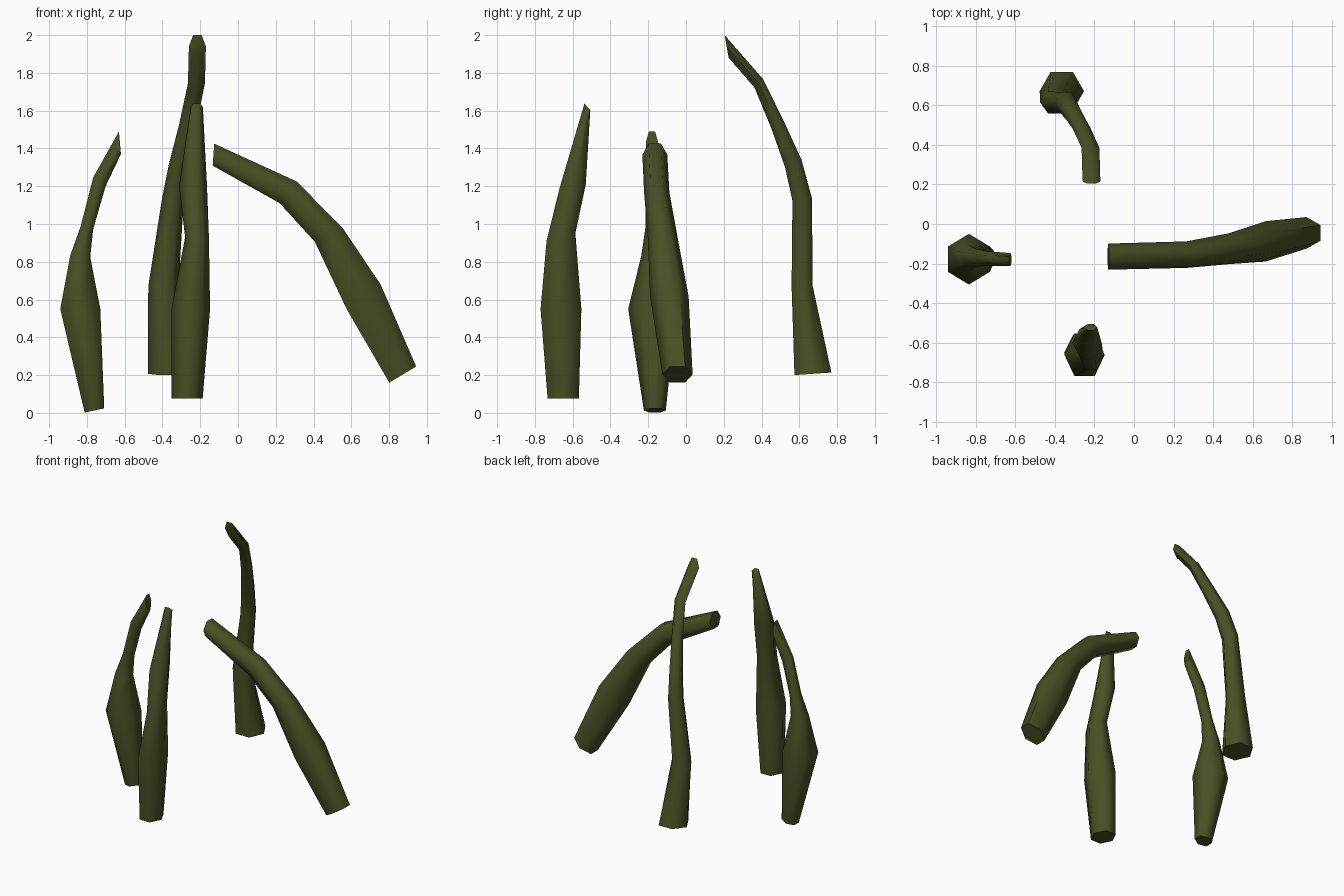
import bpy, bmesh, math
from mathutils import Vector

mat = bpy.data.materials.new("dark olive")
mat.diffuse_color = (0.064, 0.080, 0.018, 1)


def stalk(name, lean, rings):
    """Six-sided tube. Ring: x, y, z, half width along lean, half width across, tilt in degrees."""
    bm = bmesh.new()
    across = Vector((0, 0, 1)).cross(lean)
    loops = []
    for x, y, z, ru, rv, tilt in rings:
        t = math.radians(tilt)
        u = lean * math.cos(t) + Vector((0, 0, math.sin(t)))
        loop = []
        for i in range(6):
            a = math.radians(30 + 60 * i)
            p = Vector((x, y, z)) + u * (ru * math.cos(a) / 0.866) + across * (rv * math.sin(a))
            loop.append(bm.verts.new(p))
        loops.append(loop)
    for lo, hi in zip(loops, loops[1:]):
        for i in range(6):
            j = (i + 1) % 6
            bm.faces.new((lo[i], lo[j], hi[j], hi[i]))
    bm.faces.new(loops[0][::-1])
    bm.faces.new(loops[-1])
    bmesh.ops.recalc_face_normals(bm, faces=bm.faces)
    me = bpy.data.meshes.new(name)
    bm.to_mesh(me)
    bm.free()
    me.materials.append(mat)
    ob = bpy.data.objects.new(name, me)
    bpy.context.collection.objects.link(ob)
    # smooth sides, crisp cut ends
    bpy.ops.object.select_all(action='DESELECT')
    ob.select_set(True)
    bpy.context.view_layer.objects.active = ob
    bpy.ops.object.shade_smooth_by_angle(angle=math.radians(65))


X, Y = Vector((1, 0, 0)), Vector((0, 1, 0))

# short stalk on the left, tip bending inwards
stalk("left_stalk", X, [
    (-0.76, -0.165, 0.013, 0.053, 0.058, 12),
    (-0.835, -0.178, 0.55, 0.106, 0.128, 0),
    (-0.835, -0.172, 0.83, 0.053, 0.065, -5),
    (-0.80, -0.170, 0.98, 0.034, 0.045, -12),
    (-0.733, -0.175, 1.225, 0.040, 0.036, -35),
    (-0.625, -0.180, 1.43, 0.060, 0.033, -85)])

# tall stalk at the back, tip bending forwards
stalk("back_stalk", Y, [
    (-0.365, 0.672, 0.207, 0.098, 0.112, 4),
    (-0.395, 0.615, 0.67, 0.056, 0.080, 0),
    (-0.345, 0.615, 1.13, 0.052, 0.058, 8),
    (-0.315, 0.568, 1.32, 0.048, 0.050, 25),
    (-0.265, 0.483, 1.53, 0.038, 0.046, 30),
    (-0.220, 0.385, 1.745, 0.032, 0.045, 45),
    (-0.215, 0.215, 1.94, 0.061, 0.045, 100)])

# front stalk, swollen low down
stalk("front_stalk", Y, [
    (-0.27, -0.650, 0.077, 0.083, 0.083, 0),
    (-0.25, -0.662, 0.55, 0.108, 0.102, 0),
    (-0.217, -0.662, 0.93, 0.079, 0.063, 15),
    (-0.238, -0.600, 1.20, 0.070, 0.074, 8),
    (-0.218, -0.522, 1.62, 0.024, 0.032, -50)])

# leaning stalk on the right, arching to the middle
stalk("right_stalk", X, [
    (0.872, -0.045, 0.203, 0.083, 0.080, 31),
    (0.665, -0.088, 0.615, 0.111, 0.102, 36),
    (0.480, -0.125, 0.943, 0.082, 0.078, 27),
    (0.265, -0.155, 1.168, 0.073, 0.067, 52),
    (-0.13, -0.165, 1.367, 0.058, 0.066, 86)])
